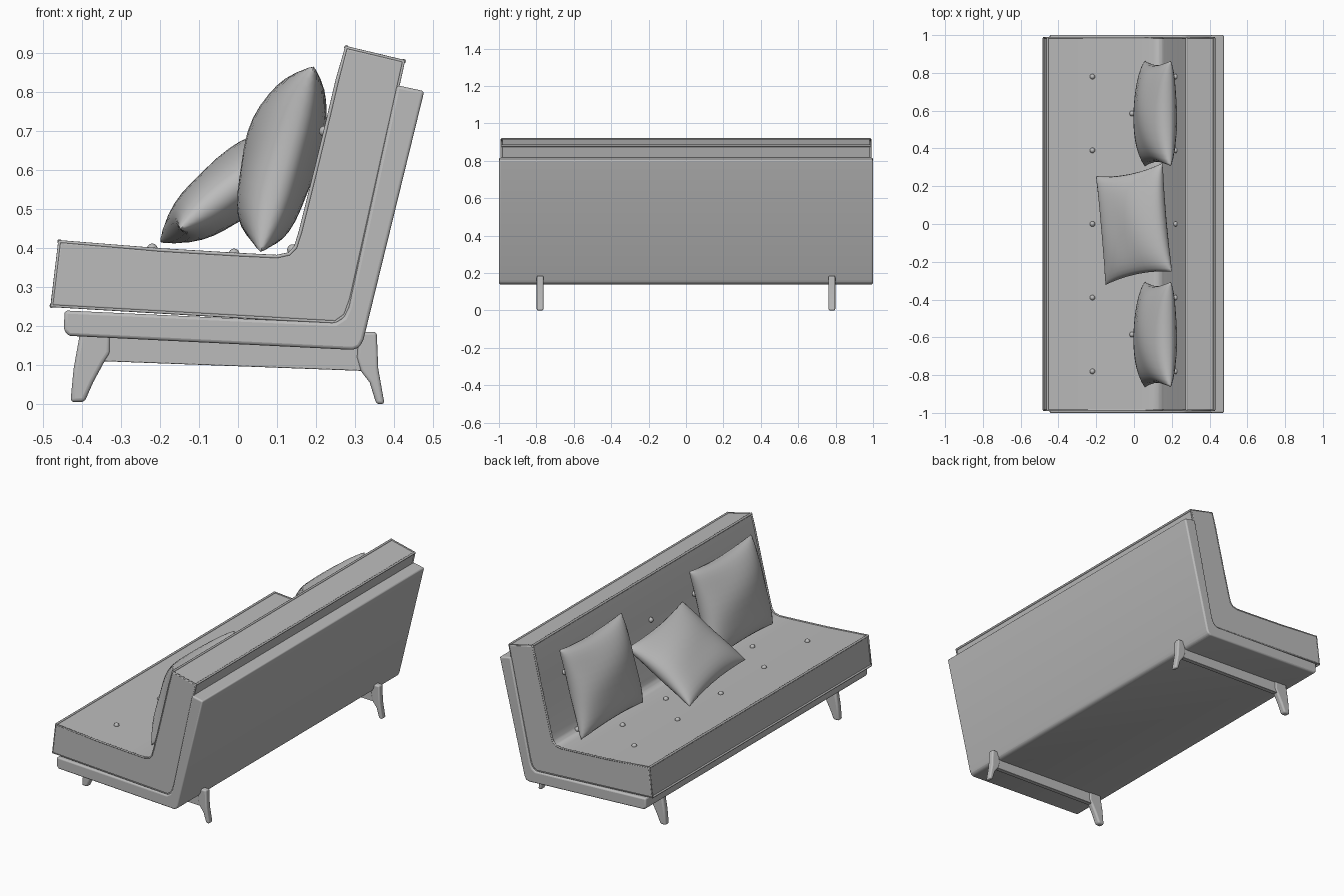
import bpy, bmesh, math
from mathutils import Vector

cube = bpy.data.objects.get("Cube")
if cube:
    bpy.data.objects.remove(cube, do_unlink=True)

# One plain grey for everything
grey = bpy.data.materials.new("plain_grey")
grey.use_nodes = True
GREY = (0.5, 0.5, 0.5, 1)
grey.diffuse_color = GREY
grey.node_tree.nodes["Principled BSDF"].inputs["Base Color"].default_value = GREY


def finish(bm, name, bevel=0, segments=3, angle=35):
    bmesh.ops.recalc_face_normals(bm, faces=bm.faces)
    mesh = bpy.data.meshes.new(name)
    bm.to_mesh(mesh)
    bm.free()
    ob = bpy.data.objects.new(name, mesh)
    bpy.context.collection.objects.link(ob)
    mesh.materials.append(grey)
    if bevel:
        mod = ob.modifiers.new("bevel", 'BEVEL')
        mod.width, mod.segments = bevel, segments
        mod.limit_method, mod.angle_limit = 'ANGLE', math.radians(25)
    bpy.ops.object.select_all(action='DESELECT')
    ob.select_set(True)
    bpy.context.view_layer.objects.active = ob
    bpy.ops.object.shade_smooth_by_angle(angle=math.radians(angle))
    return ob


def extrude_profile(name, points, y0, y1, bevel, segments=3):
    """Extrude a side (x, z) profile along y."""
    bm = bmesh.new()
    face = bm.faces.new([bm.verts.new((x, y0, z)) for x, z in points])
    new = bmesh.ops.extrude_face_region(bm, geom=[face])["geom"]
    verts = [g for g in new if isinstance(g, bmesh.types.BMVert)]
    bmesh.ops.translate(bm, verts=verts, vec=(0, y1 - y0, 0))
    return finish(bm, name, bevel, segments)


def piping(name, points, closed=False, radius=0.005):
    curve = bpy.data.curves.new(name, 'CURVE')
    curve.dimensions = '3D'
    curve.bevel_depth, curve.bevel_resolution = radius, 2
    curve.use_fill_caps = True
    spline = curve.splines.new('POLY')
    spline.points.add(len(points) - 1)
    for p, co in zip(spline.points, points):
        p.co = (*co, 1)
    spline.use_cyclic_u = closed
    curve.materials.append(grey)
    bpy.context.collection.objects.link(bpy.data.objects.new(name, curve))


def pillow(name, center, half_u, half_v, front, back, n=18):
    """Pinched pillow; front and back are the bulges along u x v and against it."""
    center, hu, hv = Vector(center), Vector(half_u), Vector(half_v)
    normal = hu.cross(hv).normalized()
    bm = bmesh.new()
    for side, bulge in ((1, front), (-1, back)):
        grid = []
        for i in range(n + 1):
            row = []
            for j in range(n + 1):
                # sine spacing packs rows near the seam
                u = math.sin(math.pi * (i / n - 0.5))
                v = math.sin(math.pi * (j / n - 0.5))
                h = bulge * max(0, (1 - u * u) * (1 - v * v)) ** 0.42
                h *= 1 + 0.04 * math.sin(5 * u + 2 * v)
                pu = u * (1 - 0.08 * (1 - v * v))
                pv = v * (1 - 0.08 * (1 - u * u))
                row.append(bm.verts.new(center + hu * pu + hv * pv + normal * side * h))
            grid.append(row)
        for i in range(n):
            for j in range(n):
                bm.faces.new((grid[i][j], grid[i + 1][j], grid[i + 1][j + 1], grid[i][j + 1]))
    bmesh.ops.remove_doubles(bm, verts=bm.verts, dist=0.0005)
    return finish(bm, name, angle=60)


# Outer shell: base and leaning back in one bent panel
shell = [(-0.435, 0.175), (-0.447, 0.19), (-0.445, 0.24), (0.25, 0.208),
         (0.272, 0.222), (0.285, 0.25), (0.408, 0.818), (0.478, 0.803),
         (0.322, 0.165), (0.312, 0.146), (0.295, 0.139)]
extrude_profile("shell", shell, -1, 1, 0.008)

# Bent seat and back cushion
cushion = [(-0.478, 0.252), (-0.458, 0.417), (-0.2, 0.395), (0.0, 0.383),
           (0.10, 0.378), (0.132, 0.385), (0.148, 0.402), (0.16, 0.44),
           (0.2, 0.60), (0.235, 0.745), (0.255, 0.83), (0.278, 0.915),
           (0.425, 0.88), (0.29, 0.27), (0.275, 0.228), (0.25, 0.21)]
extrude_profile("cushion", cushion, -0.99, 0.99, 0.006)

# Piping round both ends and along the long edges
for side, label in ((1, "back"), (-1, "front")):
    piping("end_piping_" + label, [(x, side * 0.986, z) for x, z in cushion], True)
for label, k in (("seat_top", 1), ("seat_bottom", 0), ("back_top_front", 11), ("back_top_rear", 12)):
    x, z = cushion[k]
    piping(label + "_piping", [(x, -0.986, z), (x, 0.986, z)], radius=0.006)


# Tufting buttons
def button(x, y, z):
    bm = bmesh.new()
    bmesh.ops.create_uvsphere(bm, u_segments=12, v_segments=8, radius=0.014)
    bmesh.ops.translate(bm, verts=bm.verts, vec=(x, y, z))
    finish(bm, "button")


for i in range(5):
    y = 0.78 - 0.39 * i
    button(-0.22, y, 0.398)       # front of seat
    button(0.14, y, 0.396)        # crease
    button(0.222, y, 0.70)        # back rest
    if i < 4:
        button(-0.01, y - 0.195, 0.385)   # staggered seat row

# Two upright pillows and one tilted across the middle
for y, label in ((0.585, "back"), (-0.585, "front")):
    pillow("upright_pillow_" + label, (0.126, y, 0.628), (0.068, 0, 0.238),
           (0, 0.278, 0), 0.115, 0.08)
pillow("middle_pillow", (0, 0, 0.565), (0.175, 0.035, 0.133), (-0.025, 0.287, -0.017),
       0.085, 0.085)

# Leg frames: shaped front and back legs joined by a rail
front_leg = [(-0.43, 0.005), (-0.422, 0.09), (-0.405, 0.185), (-0.328, 0.185),
             (-0.328, 0.13), (-0.345, 0.105), (-0.372, 0.055), (-0.394, 0.005)]
back_leg = [(0.355, 0), (0.338, 0.055), (0.315, 0.085), (0.305, 0.12), (0.31, 0.185),
            (0.356, 0.185), (0.36, 0.09), (0.376, 0)]
rail = [(-0.35, 0.11), (-0.35, 0.18), (0.32, 0.16), (0.32, 0.085)]
for y, label in ((0.78, "back"), (-0.78, "front")):
    extrude_profile("seat_side_leg_" + label, front_leg, y - 0.018, y + 0.018, 0.01, 4)
    extrude_profile("rear_leg_" + label, back_leg, y - 0.018, y + 0.018, 0.008, 4)
    extrude_profile("rail_" + label, rail, y - 0.013, y + 0.013, 0.002, 2)
